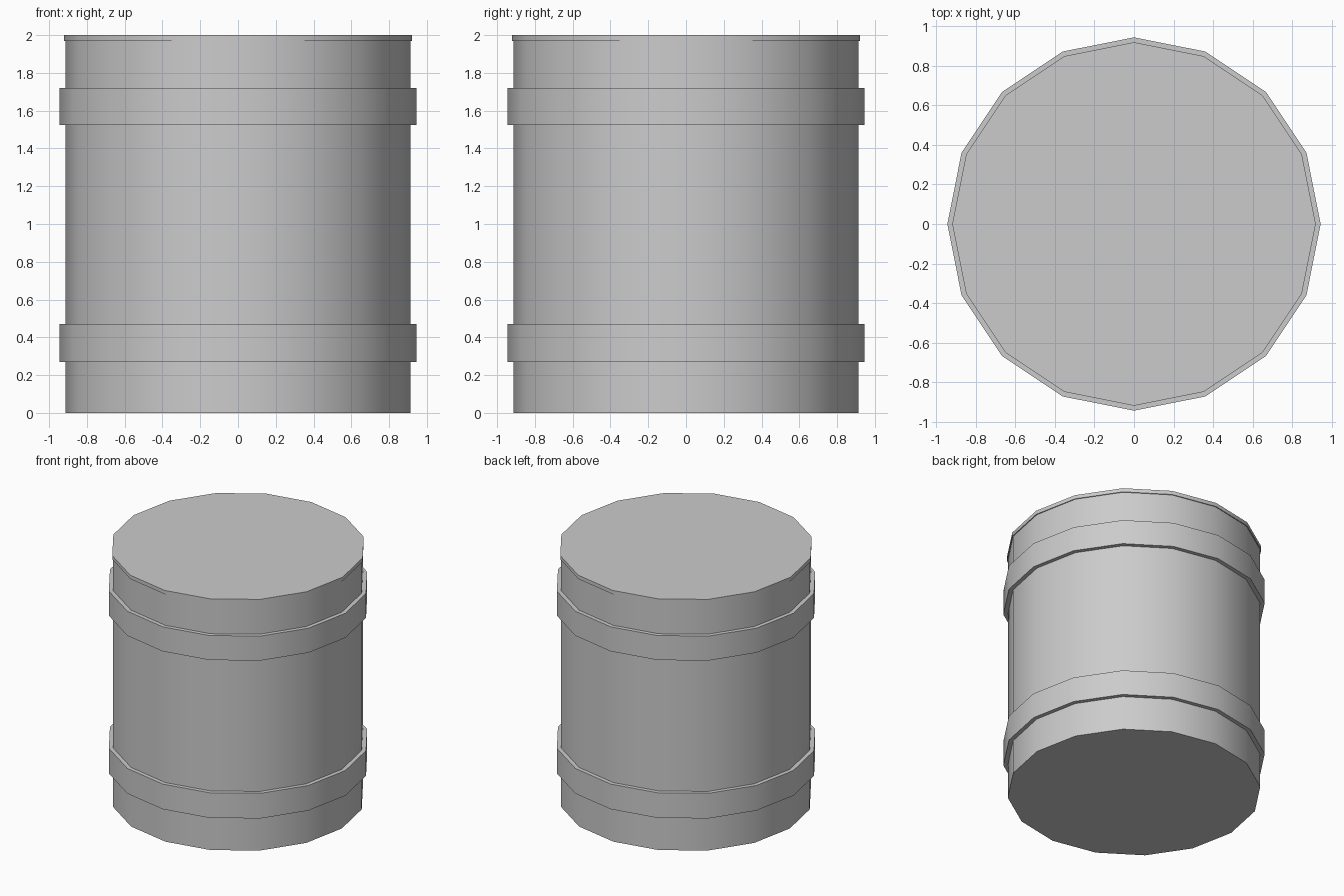
import bpy
import math

if "Cube" in bpy.data.objects:
    bpy.data.objects.remove(bpy.data.objects["Cube"])

SIDES = 16


def drum_part(name, radius, z0, z1, wall=None):
    """Upright 16-sided cylinder from z0 to z1; a hoop if wall is given."""
    bpy.ops.mesh.primitive_cylinder_add(
        vertices=SIDES, radius=radius, depth=z1 - z0,
        end_fill_type='NOTHING' if wall else 'NGON',
        location=(0, 0, (z0 + z1) / 2))
    obj = bpy.context.object
    obj.name = name
    if wall:
        mod = obj.modifiers.new("wall", 'SOLIDIFY')
        mod.thickness = wall
        mod.offset = -1
        mod.use_even_offset = True
        bpy.ops.object.modifier_apply(modifier=mod.name)
    bpy.ops.object.shade_smooth_by_angle(angle=math.radians(30))
    return obj


# Main barrel
drum_part("barrel_body", 0.913, 0.0, 1.97)

# Thin lid with a slight overhang
drum_part("barrel_lid", 0.92, 1.97, 2.0)

# Two raised hoops
for name, z0, z1 in (("lower_hoop", 0.27, 0.47), ("upper_hoop", 1.525, 1.72)):
    drum_part(name, 0.945, z0, z1, wall=0.04)
